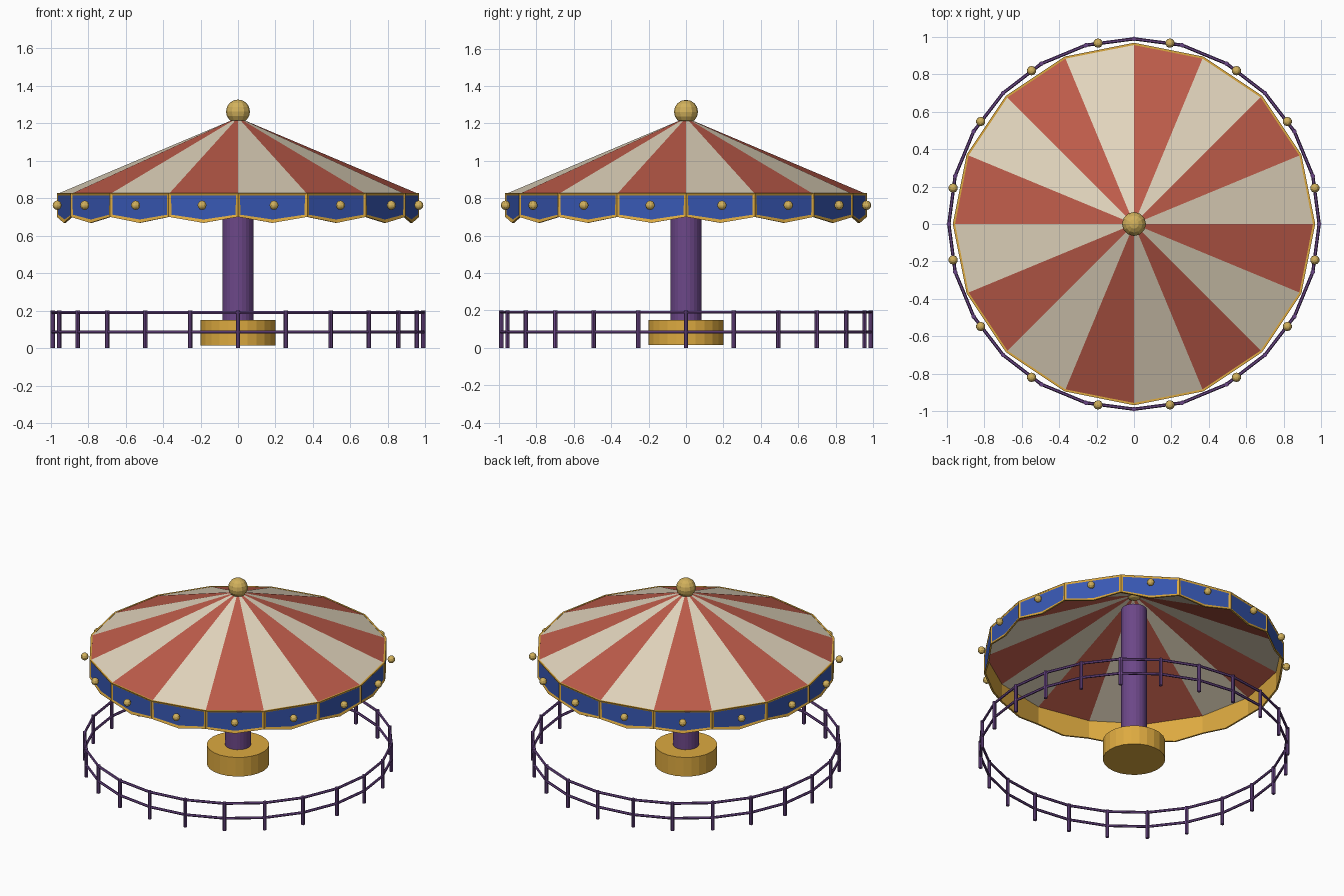
import bpy, bmesh, math
from mathutils import Vector

if "Cube" in bpy.data.objects:
    bpy.data.objects.remove(bpy.data.objects["Cube"])

SIDES, POSTS = 16, 24
RIM = 0.967


def material(name, hex_code):
    m = bpy.data.materials.new(name)
    rgb = [int(hex_code[i:i + 2], 16) / 255 for i in (0, 2, 4)]
    lin = [c / 12.92 if c <= 0.04045 else ((c + 0.055) / 1.055) ** 2.4 for c in rgb]
    m.diffuse_color = (*lin, 1)
    m.use_nodes = True
    m.node_tree.nodes["Principled BSDF"].inputs["Base Color"].default_value = m.diffuse_color
    return m


RED = material("canopy red", "BE5C4A")
CREAM = material("canopy cream", "E2D5BD")
GOLD = material("gold trim", "DDAA40")
BRASS = material("pale brass", "D2B15C")
BLUE = material("panel blue", "3858B4")
PURPLE = material("purple", "6C4788")


def finish(name, bm, *mats):
    mesh = bpy.data.meshes.new(name)
    bm.to_mesh(mesh)
    bm.free()
    for m in mats:
        mesh.materials.append(m)
    obj = bpy.data.objects.new(name, mesh)
    bpy.context.collection.objects.link(obj)
    return obj


def polar(r, angle, z):
    return Vector((r * math.cos(angle), r * math.sin(angle), z))


def add_cylinder(bm, r, z0, z1, sides, centre=(0, 0)):
    made = bmesh.ops.create_cone(bm, cap_ends=True, segments=sides, radius1=r,
                                 radius2=r, depth=z1 - z0)["verts"]
    bmesh.ops.translate(bm, verts=made, vec=(centre[0], centre[1], (z0 + z1) / 2))


def add_ball(bm, r, centre, u, v):
    made = bmesh.ops.create_uvsphere(bm, u_segments=u, v_segments=v, radius=r)["verts"]
    bmesh.ops.translate(bm, verts=made, vec=centre)


# Base drum and central pillar
bm = bmesh.new()
add_cylinder(bm, 0.2, 0.015, 0.15, 24)
finish("base_drum", bm, GOLD)

bm = bmesh.new()
add_cylinder(bm, 0.083, 0.02, 1.12, 24)
finish("pillar", bm, PURPLE)

# Striped canopy, one flat sector per side
bm = bmesh.new()
top = [bm.verts.new(polar(0.035, i * math.tau / SIDES, 1.215)) for i in range(SIDES)]
low = [bm.verts.new(polar(RIM - 0.002, i * math.tau / SIDES, 0.822)) for i in range(SIDES)]
for i in range(SIDES):
    j = (i + 1) % SIDES
    bm.faces.new((low[i], low[j], top[j], top[i])).material_index = i % 2
finish("canopy", bm, CREAM, RED)

# Valance: pointed panels with a gold frame and a sunken blue field
bm = bmesh.new()


def panel_ring(r):
    corners = [[bm.verts.new(polar(r, i * math.tau / SIDES, z)) for z in (0.828, 0.7)]
               for i in range(SIDES)]
    apothem = r * math.cos(math.pi / SIDES)
    tips = [bm.verts.new(polar(apothem, (i + 0.5) * math.tau / SIDES, 0.668))
            for i in range(SIDES)]
    return corners, tips


outer, outer_tip = panel_ring(RIM)
inner, inner_tip = panel_ring(RIM - 0.012)
fronts = []
for i in range(SIDES):
    j = (i + 1) % SIDES
    o = (outer[i][0], outer[i][1], outer_tip[i], outer[j][1], outer[j][0])
    n = (inner[i][0], inner[i][1], inner_tip[i], inner[j][1], inner[j][0])
    fronts.append(bm.faces.new(o))
    bm.faces.new(n[::-1])
    for a, b in ((1, 2), (2, 3), (4, 0)):      # lower and upper edges
        bm.faces.new((o[b], o[a], n[a], n[b]))
bm.normal_update()
bmesh.ops.inset_individual(bm, faces=fronts, thickness=0.018, depth=-0.005)
for f in fronts:
    f.material_index = 1
finish("valance", bm, GOLD, BLUE)

# Lamp on each valance panel
bm = bmesh.new()
for i in range(SIDES):
    add_ball(bm, 0.025, polar(0.984, (i + 0.5) * math.tau / SIDES, 0.762), 10, 6)
finish("valance_lamps", bm, BRASS)

# Finial ball
bm = bmesh.new()
add_ball(bm, 0.064, (0, 0, 1.262), 12, 8)
finish("finial", bm, BRASS)

# Fence posts
bm = bmesh.new()
for i in range(POSTS):
    p = polar(0.988, i * math.tau / POSTS, 0)
    add_cylinder(bm, 0.012, 0, 0.2, 8, (p.x, p.y))
finish("fence_posts", bm, PURPLE)

# Fence rails, a round bar swept through every post
for name, z in (("upper_rail", 0.19), ("lower_rail", 0.085)):
    bm = bmesh.new()
    rings = []
    for i in range(POSTS):
        rings.append([bm.verts.new(polar(0.988 + 0.009 * math.cos(k * math.tau / 6),
                                         i * math.tau / POSTS,
                                         z + 0.009 * math.sin(k * math.tau / 6)))
                      for k in range(6)])
    for i in range(POSTS):
        a, b = rings[i], rings[(i + 1) % POSTS]
        for k in range(6):
            m = (k + 1) % 6
            bm.faces.new((a[k], b[k], b[m], a[m]))
    bmesh.ops.recalc_face_normals(bm, faces=bm.faces)
    finish(name, bm, PURPLE)
